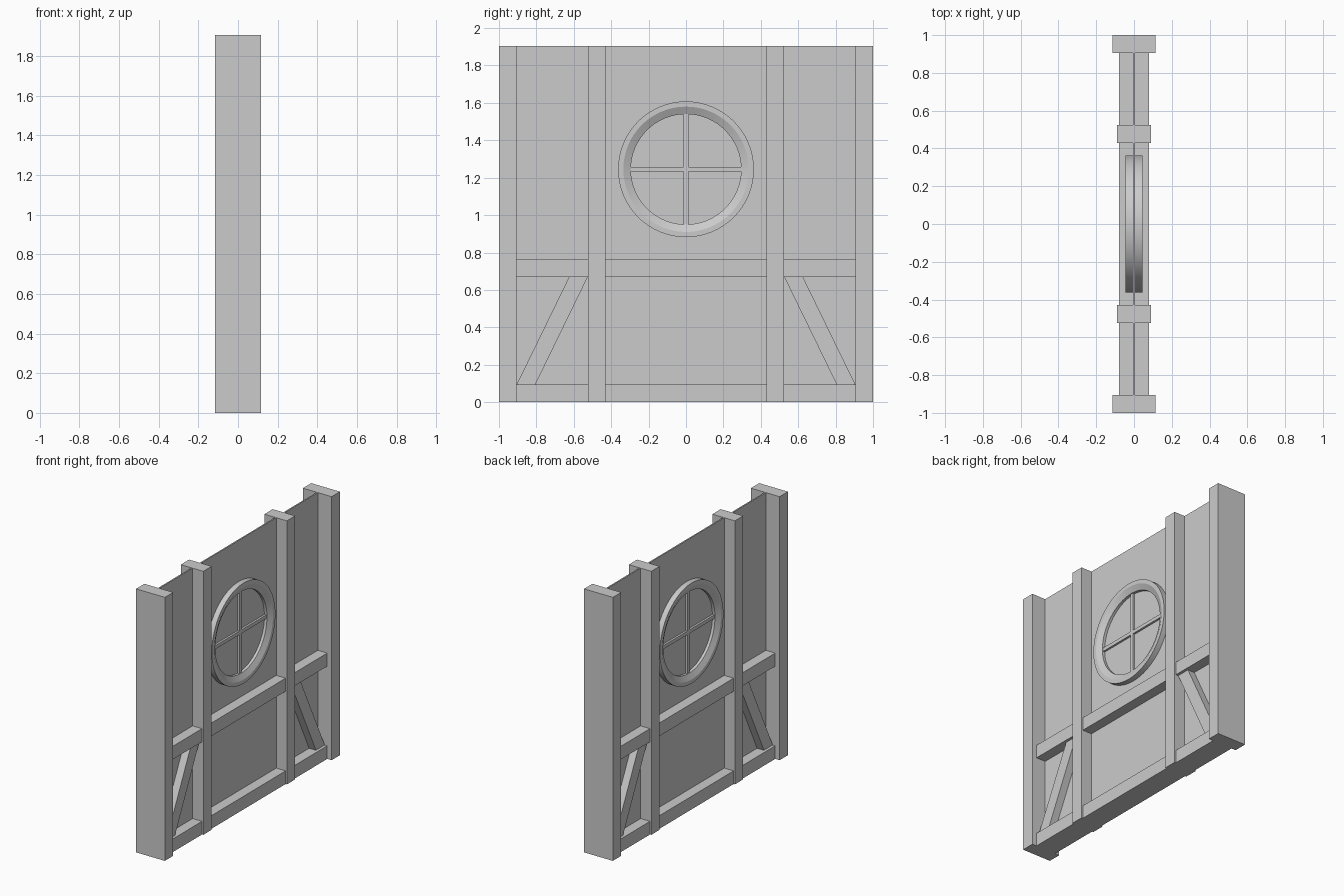
import bpy, bmesh, math

if "Cube" in bpy.data.objects:
    bpy.data.objects.remove(bpy.data.objects["Cube"])

H = 1.905      # wall height
WZ = 1.245     # window centre height


def mesh_object(name, bm):
    bmesh.ops.recalc_face_normals(bm, faces=bm.faces[:])
    me = bpy.data.meshes.new(name)
    bm.to_mesh(me)
    bm.free()
    ob = bpy.data.objects.new(name, me)
    bpy.context.collection.objects.link(ob)
    return ob


def slab(name, outline, half):
    """Extrude a (y, z) outline from x = -half to x = +half."""
    bm = bmesh.new()
    face = bm.faces.new([bm.verts.new((-half, y, z)) for y, z in outline])
    ext = bmesh.ops.extrude_face_region(bm, geom=[face])["geom"]
    bmesh.ops.translate(bm, vec=(2 * half, 0, 0),
                        verts=[v for v in ext if isinstance(v, bmesh.types.BMVert)])
    return mesh_object(name, bm)


def board(name, y0, y1, z0, z1, half):
    return slab(name, [(y0, z0), (y1, z0), (y1, z1), (y0, z1)], half)


# Thin infill panel
board("wall_panel", -0.91, 0.91, 0, H, 0.005)

# Posts and diagonal braces on both sides
for side, s in (("left", -1), ("right", 1)):
    board(side + "_outer_post", s * 0.905, s * 1.0, 0, H, 0.115)
    board(side + "_inner_post", s * 0.43, s * 0.525, 0, H, 0.09)
    slab(side + "_brace", [(s * 0.91, 0.085), (s * 0.81, 0.085),
                           (s * 0.52, 0.68), (s * 0.62, 0.68)], 0.06)

# Horizontal rails
board("bottom_rail", -0.91, 0.91, 0, 0.095, 0.08)
board("middle_rail", -0.91, 0.91, 0.67, 0.765, 0.08)

# Round window frame: bevelled profile (x, radius) swept about the x axis
profile = [(-0.045, 0.363), (0.045, 0.363), (0.045, 0.335),
           (0.025, 0.295), (-0.025, 0.295), (-0.045, 0.335)]
N = 64
bm = bmesh.new()
rings = []
for i in range(N):
    a = 2 * math.pi * i / N
    rings.append([bm.verts.new((x, r * math.cos(a), WZ + r * math.sin(a)))
                  for x, r in profile])
for i in range(N):
    a, b = rings[i], rings[(i + 1) % N]
    for j in range(len(profile)):
        k = (j + 1) % len(profile)
        bm.faces.new((a[j], a[k], b[k], b[j]))
frame = mesh_object("window_frame", bm)
bpy.context.view_layer.objects.active = frame
frame.select_set(True)
bpy.ops.object.shade_smooth_by_angle(angle=math.radians(20))

# Window glazing bars
board("vertical_glazing_bar", -0.013, 0.013, WZ - 0.3, WZ + 0.3, 0.02)
board("horizontal_glazing_bar", -0.3, 0.3, WZ - 0.013, WZ + 0.013, 0.02)
